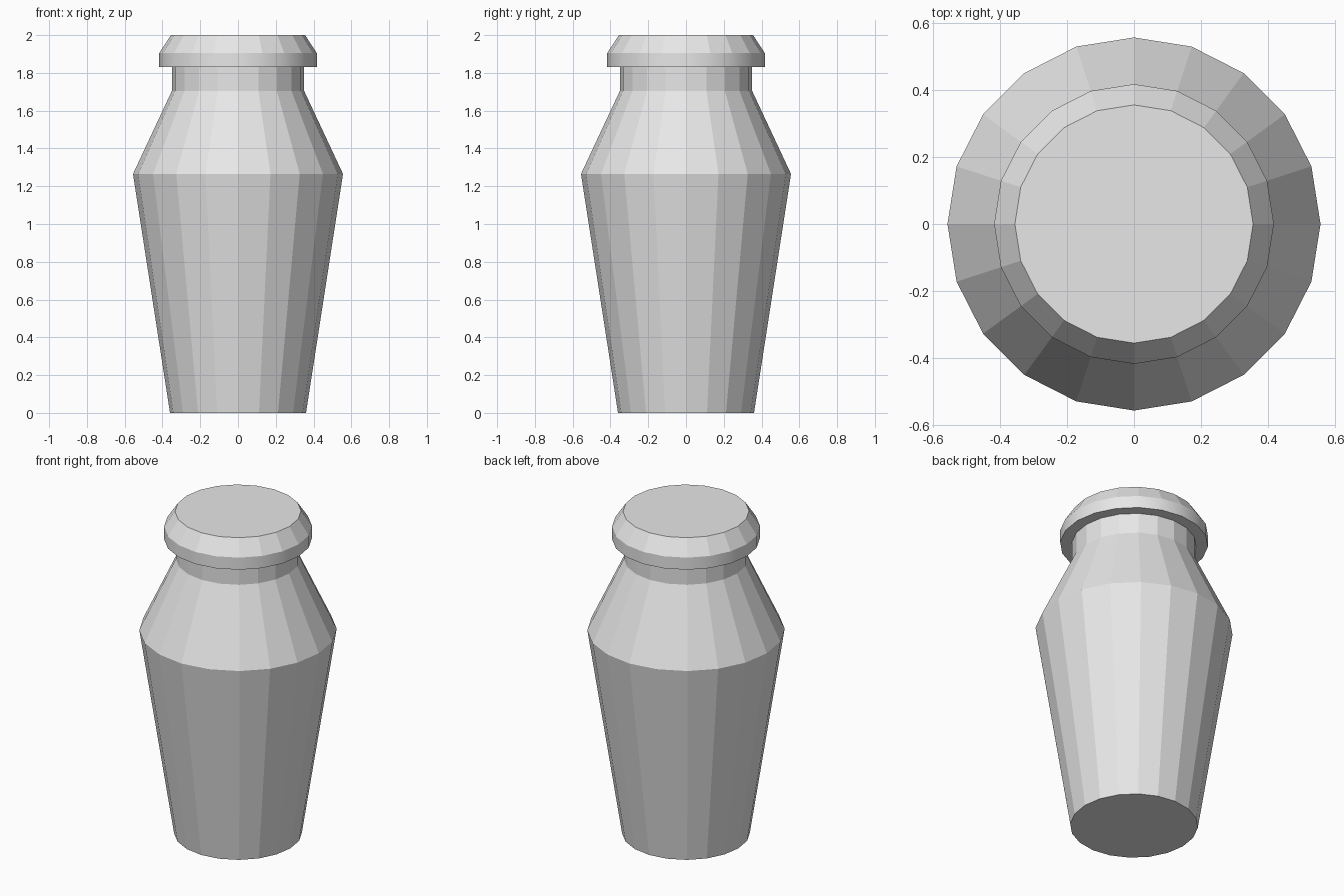
import bpy
import bmesh
from math import cos, sin, tau

SIDES = 20

cube = bpy.data.objects.get("Cube")
if cube:
    bpy.data.objects.remove(cube, do_unlink=True)

grey = bpy.data.materials.new("light_grey")
grey.use_nodes = True
color = (0.8, 0.8, 0.8, 1)
grey.diffuse_color = color
grey.node_tree.nodes["Principled BSDF"].inputs["Base Color"].default_value = color


def lathe(name, profile, smooth_bands=()):
    """Turn a (radius, height) profile into a closed, faceted solid."""
    bm = bmesh.new()
    rings = [[bm.verts.new((r * cos(tau * i / SIDES), r * sin(tau * i / SIDES), z))
              for i in range(SIDES)] for r, z in profile]
    for band, (low, high) in enumerate(zip(rings, rings[1:])):
        for i in range(SIDES):
            j = (i + 1) % SIDES
            face = bm.faces.new((low[i], low[j], high[j], high[i]))
            face.smooth = band in smooth_bands
    bm.faces.new(rings[0][::-1])
    bm.faces.new(rings[-1])
    # Keep the ring edges crisp where a smooth band meets its neighbours
    for ring in rings:
        for i in range(SIDES):
            bm.edges.get((ring[i], ring[(i + 1) % SIDES])).smooth = False
    mesh = bpy.data.meshes.new(name)
    bm.to_mesh(mesh)
    bm.free()
    mesh.materials.append(grey)
    obj = bpy.data.objects.new(name, mesh)
    bpy.context.collection.objects.link(obj)
    return obj


# Tapered body, sloping shoulder and straight neck
lathe("jar_body", [(0.36, 0), (0.556, 1.265), (0.35, 1.705), (0.35, 1.832)])

# Overhanging lid with a rounded rim and a chamfered top
lathe("lid", [(0.417, 1.83), (0.417, 1.905), (0.355, 2.0)], smooth_bands=(0,))
